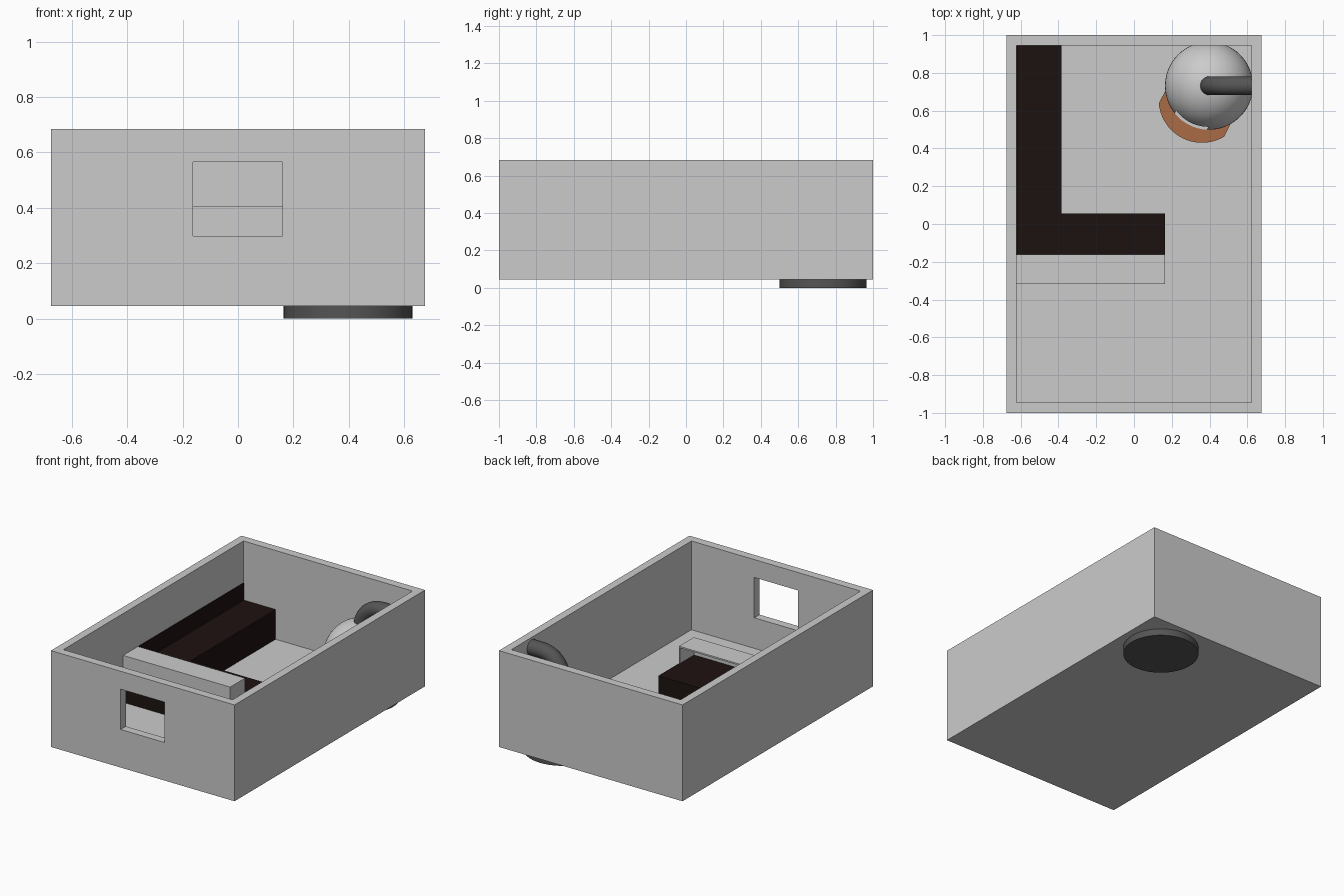
import bpy, bmesh, math
from mathutils import Vector

if "Cube" in bpy.data.objects:
    bpy.data.objects.remove(bpy.data.objects["Cube"])


def material(name, rgb):
    m = bpy.data.materials.new(name)
    m.diffuse_color = (*rgb, 1)
    m.use_nodes = True
    m.node_tree.nodes["Principled BSDF"].inputs["Base Color"].default_value = m.diffuse_color
    return m


DARK_WOOD = material("dark_wood", (0.012, 0.006, 0.005))
CLAY = material("clay", (0.40, 0.15, 0.06))
IRON = material("iron", (0.09, 0.09, 0.09))


def finish(name, bm, mat=None, smooth=False):
    bmesh.ops.recalc_face_normals(bm, faces=bm.faces)
    me = bpy.data.meshes.new(name)
    bm.to_mesh(me)
    bm.free()
    ob = bpy.data.objects.new(name, me)
    bpy.context.collection.objects.link(ob)
    if mat:
        me.materials.append(mat)
    if smooth:
        shade(ob)
    return ob


def shade(ob):
    bpy.ops.object.select_all(action='DESELECT')
    ob.select_set(True)
    bpy.context.view_layer.objects.active = ob
    bpy.ops.object.shade_smooth_by_angle(angle=math.radians(35))


def prism(name, pts, z0, z1, mat=None, smooth=False):
    bm = bmesh.new()
    face = bm.faces.new([bm.verts.new((x, y, z0)) for x, y in pts])
    new = bmesh.ops.extrude_face_region(bm, geom=[face])["geom"]
    verts = [v for v in new if isinstance(v, bmesh.types.BMVert)]
    bmesh.ops.translate(bm, verts=verts, vec=(0, 0, z1 - z0))
    return finish(name, bm, mat, smooth)


def box(name, x0, x1, y0, y1, z0, z1, mat=None):
    return prism(name, [(x0, y0), (x1, y0), (x1, y1), (x0, y1)], z0, z1, mat)


def cut(ob, cutter):
    mod = ob.modifiers.new("cut", 'BOOLEAN')
    mod.operation, mod.solver, mod.object = 'DIFFERENCE', 'EXACT', cutter
    bpy.context.view_layer.objects.active = ob
    bpy.ops.object.modifier_apply(modifier=mod.name)
    bpy.data.objects.remove(cutter)


def circle(cx, cy, r, n=48):
    return [(cx + r * math.cos(2 * math.pi * i / n),
             cy + r * math.sin(2 * math.pi * i / n)) for i in range(n)]


# Open-topped room with a window in the front wall
FLOOR = 0.095
room = box("room_shell", -0.675, 0.675, -1, 1, 0.045, 0.685)
cut(room, box("room_cutter", -0.622, 0.622, -0.945, 0.945, FLOOR, 0.9))
cut(room, box("window_cutter", -0.163, 0.16, -1.1, -0.9, 0.298, 0.566))

# L-shaped bench with a thin backrest on the left wall
SEAT, BACK = 0.293, 0.407
prism("bench", [(-0.622, -0.318), (0.165, -0.318), (0.165, 0.055),
                (-0.385, 0.055), (-0.385, 0.945), (-0.622, 0.945)],
      FLOOR, SEAT, DARK_WOOD)
box("bench_backrest", -0.622, -0.618, -0.165, 0.945, SEAT, BACK, DARK_WOOD)

# Counter on the front of the bench, open towards the seat
box("counter_top", -0.622, 0.165, -0.318, -0.162, BACK - 0.01, BACK)
box("counter_front", -0.622, 0.165, -0.318, -0.312, SEAT, BACK - 0.01)
box("counter_end", 0.159, 0.165, -0.312, -0.162, SEAT, BACK - 0.01)

# Stove: iron base, hollow domed body with a door
CX, CY, R, SPRING = 0.397, 0.732, 0.233, 0.278
FACING = Vector((-0.45, -0.89)).normalized()
SIDE = Vector((-FACING.y, FACING.x))


def local(origin, u, v):
    return tuple(Vector(origin) + FACING * u + SIDE * v)


def dome(name, r, z0):
    profile = [(0, z0), (r, z0)] + [
        (r * math.cos(a), SPRING + r * math.sin(a))
        for a in (math.pi / 2 * i / 14 for i in range(14))] + [(0, SPRING + r)]
    bm = bmesh.new()
    vs = [bm.verts.new((CX + x, CY, z)) for x, z in profile]
    edges = [bm.edges.new(p) for p in zip(vs, vs[1:])]
    bmesh.ops.spin(bm, geom=vs + edges, cent=(CX, CY, 0), axis=(0, 0, 1),
                   angle=2 * math.pi, steps=48)
    bmesh.ops.remove_doubles(bm, verts=bm.verts, dist=1e-4)
    return finish(name, bm)


prism("stove_base", circle(CX, CY, R), 0, 0.11, IRON, True)
body = dome("stove_body", R, 0.11)
cut(body, dome("stove_hollow", R - 0.03, 0.13))
door = [local((CX, CY), u, v)
        for u, v in ((0.1, -0.095), (0.4, -0.095), (0.4, 0.095), (0.1, 0.095))]
cut(body, prism("door_cutter", door, 0.135, 0.36))
shade(body)

# Rounded hearth slab in front of the stove door
HALF = math.radians(57.5)
arc = [(0.23 * math.cos(a), 0.23 * math.sin(a))
       for a in (-HALF + 2 * HALF * i / 20 for i in range(21))]
outline = [(-0.05, arc[0][1])] + arc + [(-0.05, arc[-1][1])]
prism("hearth", [local((0.36, 0.66), u, v) for u, v in outline],
      0.06, 0.133, CLAY, True)

# Flue pipe bending from the dome into the right wall
BEND, TOP = 0.15, 0.62
path = [(CX, 0.45)] + [
    (CX + BEND - BEND * math.cos(a), TOP - BEND + BEND * math.sin(a))
    for a in (math.pi / 2 * i / 12 for i in range(13))] + [(0.65, TOP)]
bm = bmesh.new()
rings = []
for i, (x, z) in enumerate(path):
    a = math.pi / 2 * min(max(i - 1, 0), 12) / 12
    ring = []
    for k in range(24):
        t = 2 * math.pi * k / 24
        off = 0.05 * math.cos(t)
        ring.append(bm.verts.new((x - off * math.cos(a),
                                  CY + 0.05 * math.sin(t),
                                  z + off * math.sin(a))))
    rings.append(ring)
for r0, r1 in zip(rings, rings[1:]):
    for k in range(24):
        j = (k + 1) % 24
        bm.faces.new((r0[k], r0[j], r1[j], r1[k]))
bm.faces.new(rings[0])
bm.faces.new(rings[-1])
finish("flue_pipe", bm, IRON, True)
